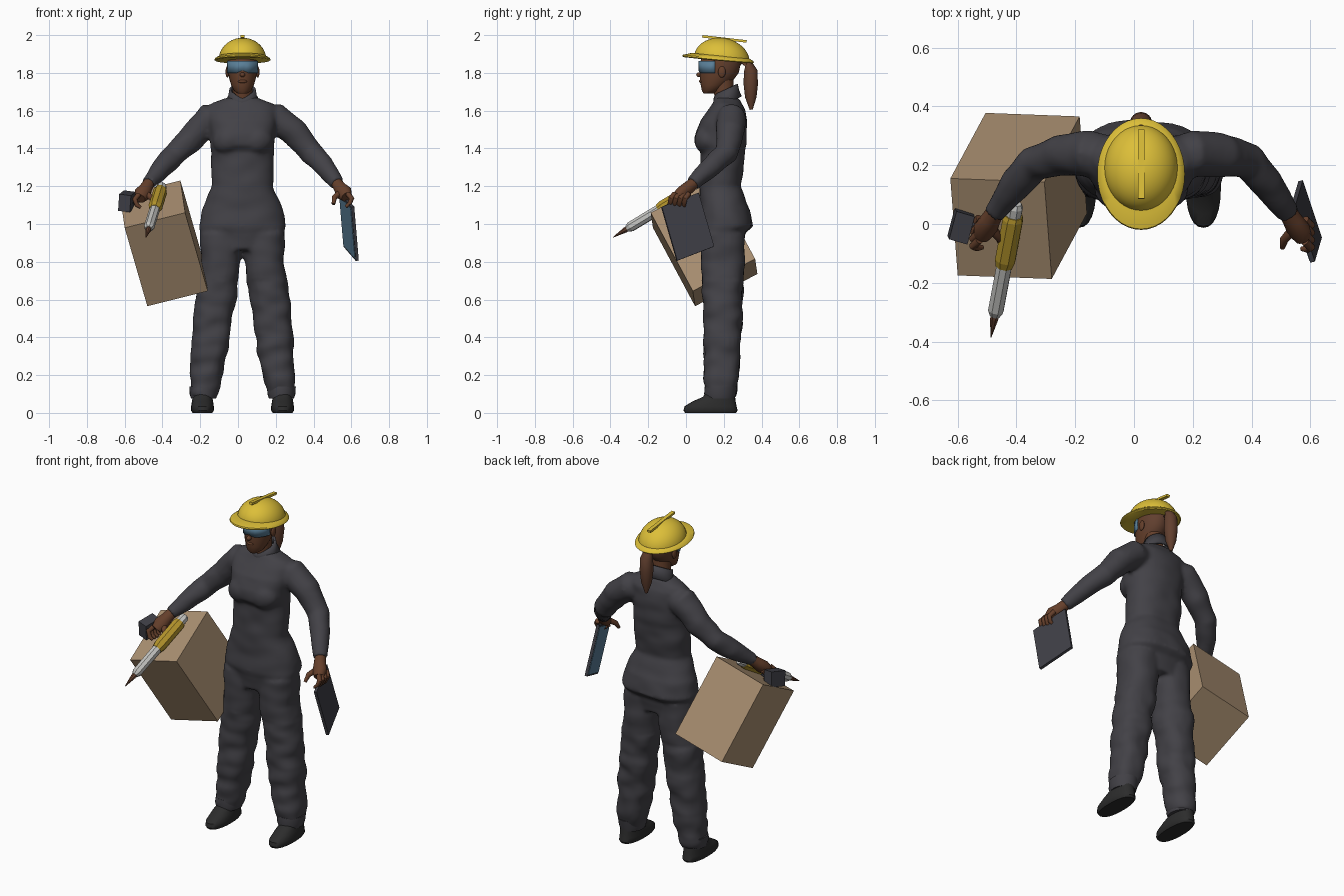
import bpy, bmesh, math
from mathutils import Vector, Matrix, noise

if "Cube" in bpy.data.objects:
    bpy.data.objects.remove(bpy.data.objects["Cube"])


def material(name, *rgb):
    m = bpy.data.materials.new(name)
    m.use_nodes = True
    m.diffuse_color = (*rgb, 1)
    m.node_tree.nodes["Principled BSDF"].inputs["Base Color"].default_value = (*rgb, 1)
    return m


suit = material("charcoal cloth", .055, .053, .062)
black = material("black leather", .025, .025, .025)
skin = material("brown skin", .13, .05, .024)
hair = material("brown hair", .12, .05, .028)
yellow = material("safety yellow", .72, .52, .04)
ochre = material("ochre grip", .46, .30, .025)
blue = material("blue glass", .10, .21, .31)
card = material("cardboard", .40, .275, .165)
plastic = material("dark plastic", .05, .05, .062)
metal = material("light metal", .55, .55, .53)


def finish(name, bm, mats, smooth=True):
    bmesh.ops.recalc_face_normals(bm, faces=bm.faces)
    me = bpy.data.meshes.new(name)
    bm.to_mesh(me)
    bm.free()
    ob = bpy.data.objects.new(name, me)
    bpy.context.collection.objects.link(ob)
    for m in mats if isinstance(mats, list) else [mats]:
        me.materials.append(m)
    if smooth:
        bpy.ops.object.select_all(action="DESELECT")
        ob.select_set(True)
        bpy.context.view_layer.objects.active = ob
        bpy.ops.object.shade_smooth_by_angle(angle=math.radians(40))
    return ob


def loft(bm, rings, sides=24, upright=False, caps=True, power=2.0):
    """Skin through rings (x, y, z, radius across, radius deep)."""
    pts = [Vector(r[:3]) for r in rings]
    loops = []
    for i, r in enumerate(rings):
        t = pts[min(i + 1, len(pts) - 1)] - pts[max(i - 1, 0)]
        t = Vector((0, 0, 1)) if upright else t.normalized()
        a = Vector((0, 1, 0)).cross(t).normalized()
        b = t.cross(a)
        loop = []
        for k in range(sides):
            c, s = math.cos(math.tau * k / sides), math.sin(math.tau * k / sides)
            c, s = (math.copysign(abs(v) ** (2 / power), v) for v in (c, s))
            loop.append(bm.verts.new(pts[i] + a * c * r[3] + b * s * r[-1]))
        loops.append(loop)
    for p, q in zip(loops, loops[1:]):
        for k in range(sides):
            j = (k + 1) % sides
            bm.faces.new((p[k], p[j], q[j], q[k]))
    if caps:
        bm.faces.new(loops[0][::-1])
        bm.faces.new(loops[-1])


def shape(name, rings, mats, **kw):
    bm = bmesh.new()
    loft(bm, rings, **kw)
    return finish(name, bm, mats)


def ball(bm, centre, size, turn=Matrix()):
    m = Matrix.Translation(centre) @ turn @ Matrix.Diagonal((*size, 1))
    bmesh.ops.create_uvsphere(bm, u_segments=20, v_segments=12, radius=1, matrix=m)


def slab(name, corner, u, v, w, mats):
    """Box from a corner and three edge vectors."""
    bm = bmesh.new()
    u, v, w = Vector(u), Vector(v), Vector(w)
    m = Matrix((u, v, w)).transposed().to_4x4()
    m.translation = Vector(corner) + (u + v + w) / 2
    bmesh.ops.create_cube(bm, size=1, matrix=m)
    return finish(name, bm, mats, smooth=False)


MID = .024
# coverall: torso, legs and sleeves fused into one cloth surface
bm = bmesh.new()
loft(bm, [(MID, .195, .86, .19, .105), (MID, .195, .95, .222, .118), (MID, .21, .985, .23, .145),
          (MID, .205, 1.08, .212, .132), (MID, .182, 1.2, .163, .108), (MID, .192, 1.3, .165, .115),
          (MID, .195, 1.385, .166, .118), (MID, .185, 1.42, .17, .135), (MID, .185, 1.48, .172, .135),
          (MID, .198, 1.55, .182, .122), (MID, .22, 1.61, .19, .095), (MID, .222, 1.64, .16, .075),
          (MID, .22, 1.67, .08, .06)], upright=True, power=2.3, sides=40)
for s in (-1, 1):
    loft(bm, [(MID + s * x, y, z, a, b) for x, y, z, a, b in (
        (.110, .195, .95, .115, .115), (.115, .195, .8, .104, .115), (.138, .195, .64, .108, .107),
        (.155, .195, .5, .104, .1), (.172, .19, .35, .096, .1), (.19, .19, .2, .088, .092),
        (.203, .185, .12, .074, .084), (.206, .18, .085, .066, .078))], upright=True, power=2.3)
    ball(bm, (MID + s * .075, .115, 1.445), (.085, .07, .075))
loft(bm, [(.10, .23, 1.57, .06), (.2, .24, 1.56, .08), (.3, .235, 1.485, .073), (.39, .21, 1.375, .062),
          (.45, .14, 1.31, .056), (.525, .035, 1.215, .038)])
loft(bm, [(-.05, .23, 1.57, .06), (-.15, .24, 1.56, .08), (-.25, .235, 1.45, .071), (-.34, .205, 1.36, .06),
          (-.40, .14, 1.3, .055), (-.475, .035, 1.215, .038)])
cloth = finish("coverall", bm, suit, smooth=False)
remesh = cloth.modifiers.new("Fuse", "REMESH")
remesh.mode, remesh.voxel_size, remesh.use_smooth_shade = "VOXEL", .011, True
soften = cloth.modifiers.new("Soften", "SMOOTH")
soften.factor, soften.iterations = .5, 5
bpy.context.view_layer.update()
fused = bpy.data.meshes.new_from_object(cloth.evaluated_get(bpy.context.evaluated_depsgraph_get()))
cloth.modifiers.clear()
cloth.data = fused
for v in fused.vertices:  # gentle folds, stronger on the trouser legs
    depth = .013 if v.co.z < .7 else .006
    fold = noise.noise(Vector((v.co.x * 9, v.co.y * 9, v.co.z * 14)))
    v.co += v.normal * fold * depth

# collar, higher at the nape and open at the throat
bm = bmesh.new()
loft(bm, [(MID, .215, 1.64, .095, .08), (MID, .213, 1.68, .075, .068), (MID, .21, 1.715, .07, .064)],
     upright=True, caps=False)
for v in bm.verts:
    v.co.z += (v.co.y - .215) * .45
    if v.co.y < .16 and v.co.z > 1.66:
        v.co.z -= .02 * (1 - min(1, abs(v.co.x - MID) / .05))
collar = finish("collar", bm, suit)
collar.modifiers.new("Thickness", "SOLIDIFY").thickness = .012

# trouser cuffs, shoes
for s, side in ((-1, "right"), (1, "left")):
    x = MID + s * .206
    shape(side + "_cuff", [(x, .185, .14, .076, .086), (x, .18, .1, .074, .084), (x, .18, .075, .066, .078)],
          suit, upright=True)
    x = MID + s * .212
    shoe = [(x, .13, 0, .052, .135), (x, .13, .012, .06, .143), (x, .13, .035, .06, .138),
            (x, .148, .06, .056, .115), (x, .175, .085, .052, .085), (x, .185, .13, .05, .065)]
    shape(side + "_shoe", shoe, black, upright=True, power=2.3)
# sleeve patch
slab("sleeve_patch", (.375, .195, 1.455), (.01, .03, 0), (.028, -.006, -.045), (.006, .002, .006), plastic)

# neck and head, with hair by position
shape("neck", [(MID, .215, 1.62, .056), (MID, .2, 1.7, .052), (MID, .195, 1.79, .056)], skin)
bm = bmesh.new()
loft(bm, [(MID, .12, 1.69, .024, .026), (MID, .13, 1.705, .045, .046), (MID, .148, 1.735, .06, .07),
          (MID, .163, 1.765, .069, .09), (MID, .176, 1.8, .077, .103), (MID, .182, 1.85, .08, .108),
          (MID, .185, 1.9, .073, .098), (MID, .185, 1.93, .04, .06)], upright=True)
for s in (-1, 1):
    ball(bm, (MID + s * .08, .19, 1.805), (.01, .02, .03))
ball(bm, (MID, .072, 1.79), (.014, .018, .013))
ball(bm, (MID, .083, 1.755), (.024, .014, .010))
for f in bm.faces:
    c = f.calc_center_median()
    f.material_index = int(c.y > .2 and c.z > 1.765 and abs(c.x - MID) < .083)
finish("head", bm, [skin, hair])
shape("ponytail", [(MID, .27, 1.85, .02), (MID, .325, 1.855, .024), (MID, .342, 1.81, .036),
                   (MID, .343, 1.74, .038), (MID, .343, 1.67, .03), (MID, .345, 1.605, .008)], hair)

# goggles: a curved band across the face
bm = bmesh.new()
front, back = [], []
for i in range(13):
    a = math.radians(-75 + 150 * i / 12)
    x, y = MID + .086 * math.sin(a), .182 - .116 * math.cos(a)
    rise = .014 * max(0, 1 - abs(x - MID) / .03)
    front.append(bm.verts.new((x, y, 1.80 + rise)))
    back.append(bm.verts.new((x, y, 1.862)))
for i in range(12):
    bm.faces.new((front[i], front[i + 1], back[i + 1], back[i]))
finish("goggles", bm, blue).modifiers.new("Thickness", "SOLIDIFY").thickness = .008

# hard hat: dome, tilted brim, raised ridge
bm = bmesh.new()
dome = [(MID, .19, 1.87 + .115 * math.sin(a), .126 * math.cos(a), .147 * math.cos(a))
        for a in (math.radians(d) for d in range(0, 90, 8))]
loft(bm, dome, sides=40, upright=True)
for v in bm.verts:
    v.co.z -= (v.co.y - .19) * .08
finish("hat_dome", bm, yellow)
bm = bmesh.new()
loft(bm, [(MID, .17, 1.867, .143, .185), (MID, .17, 1.872, .149, .19), (MID, .17, 1.879, .146, .187),
          (MID, .18, 1.893, .124, .15)], sides=40, upright=True)
for v in bm.verts:
    v.co.z -= (v.co.y - .17) * .09 + .12 * (v.co.x - MID) ** 2
finish("hat_brim", bm, yellow)
slab("hat_ridge", (MID - .011, .085, 1.987), (.022, 0, 0), (0, .235, -.027), (0, .002, .013), yellow)

# hands: palm, curled fingers, thumb
for s, side, wrist, palm in ((1, "left", (.52, .045, 1.22), (.56, -.02, 1.165)),
                             (-1, "right", (-.47, .045, 1.22), (-.505, -.015, 1.16))):
    w, p = Vector(wrist), Vector(palm)
    bm = bmesh.new()
    loft(bm, [(*w, .03), (*w.lerp(p, .5), .034), (*p, .045, .034), (*p.lerp(w, -.4), .03, .03)], sides=16)
    for i in range(4):
        k = p + Vector((s * .022, -.04 + .025 * i, -.005))
        loft(bm, [(*k, .014), (*(k + Vector((s * .02, -.02, -.025))), .014),
                  (*(k + Vector((s * .008, -.026, -.055))), .012),
                  (*(k + Vector((-s * .012, -.024, -.068))), .008)], sides=10)
    loft(bm, [(*(p + Vector((-s * .02, 0, 0))), .018), (*(p + Vector((-s * .05, -.035, -.025))), .015),
              (*(p + Vector((-s * .055, -.06, -.06))), .009)], sides=10)
    finish(side + "_hand", bm, skin)

# carton carried at the right, with a lid seam
corner, u, v, w = Vector((-.6, -.175, .98)), Vector((.32, -.012, .08)), Vector((-.025, .33, .17)), Vector((.12, .223, -.415))
slab("carton", corner, u, v, w, card)

# tablet held at the left, screen on the inner face
corner, u, w = Vector((.607, -.13, 1.09)), Vector((-.065, .195, .075)), Vector((.024, .082, -.285))
n = u.cross(w).normalized()
n = n if n.x > 0 else -n
slab("tablet", corner - n * .007, u, w, n * .016, plastic)
slab("tablet_screen", corner + u * .03 + w * .03 - n * .01, u * .94, w * .94, n * .004, blue)

# power tool: stepped barrel along one axis
a, b = Vector((-.402, .07, 1.205)), Vector((-.487, -.385, .93))
for name, mat, sides, steps in (
        ("tool_barrel", metal, 8, ((0, .02), (.03, .028), (.8, .028), (.84, .018))),
        ("tool_grip", ochre, 8, ((.09, .032), (.12, .037), (.42, .037), (.47, .03))),
        ("tool_bit", hair, 8, ((.82, .014), (.86, .015), (1, .002)))):
    bm = bmesh.new()
    loft(bm, [(*a.lerp(b, t), r) for t, r in steps], sides=sides)
    finish(name, bm, mat, smooth=False)

# small camera clipped beside the right hand
slab("camera_body", (-.635, -.04, 1.07), (.062, -.018, -.008), (.025, .095, .02), (.006, -.012, .088), plastic)
shape("camera_mount", [(-.59, .005, 1.13, .03), (-.56, .005, 1.125, .022), (-.52, 0, 1.135, .02)], plastic, sides=10)
